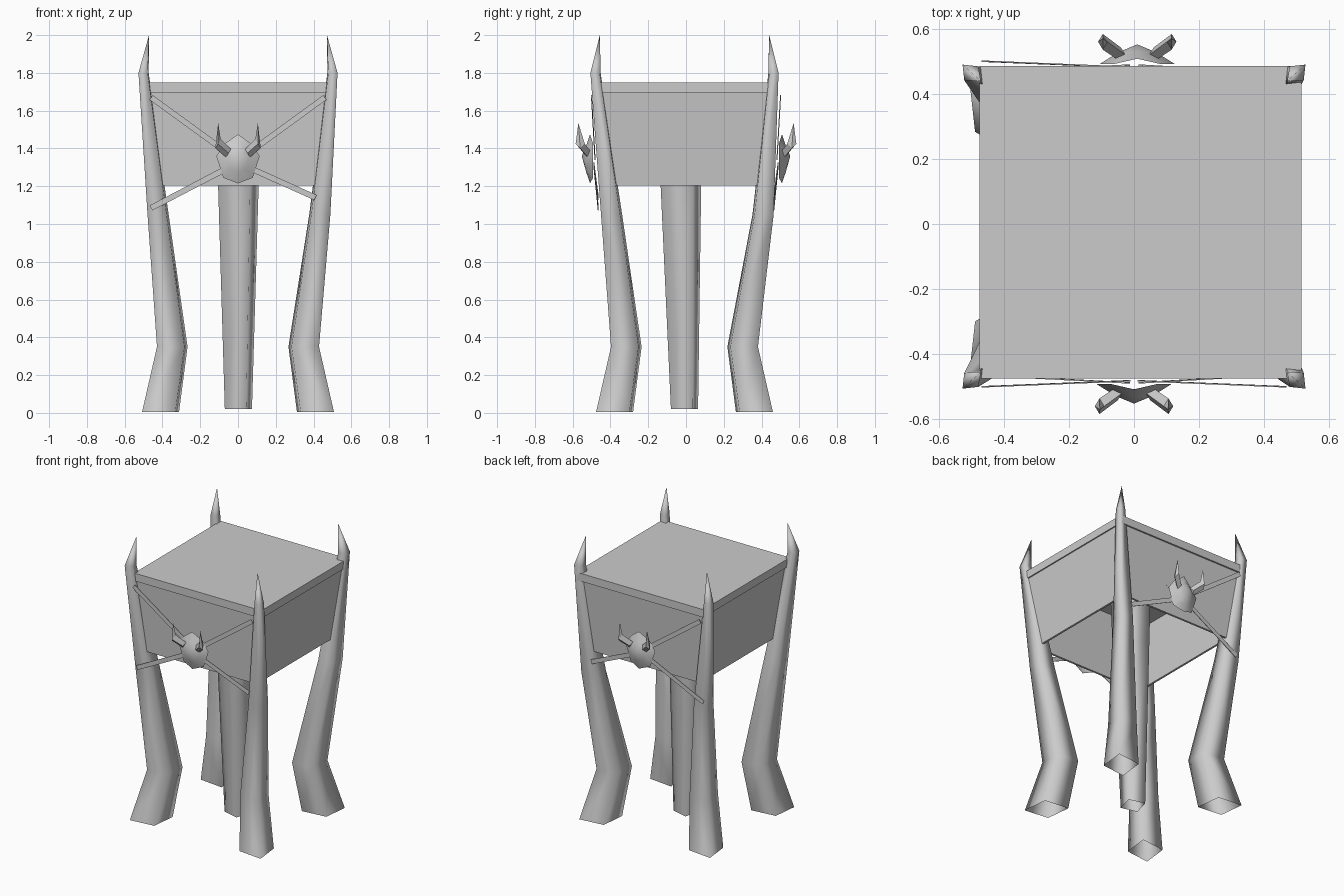
import bpy, bmesh, math
from mathutils import Vector

cube = bpy.data.objects.get("Cube")
if cube:
    bpy.data.objects.remove(cube)

grey = bpy.data.materials.new("plain_grey")
grey.use_nodes = True
colour = (0.6, 0.6, 0.6, 1)
grey.diffuse_color = colour
grey.node_tree.nodes["Principled BSDF"].inputs["Base Color"].default_value = colour


def finish(name, bm, smooth=False):
    """Turn a bmesh into a named grey object."""
    bmesh.ops.recalc_face_normals(bm, faces=bm.faces)
    for f in bm.faces:
        f.smooth = smooth
    mesh = bpy.data.meshes.new(name)
    bm.to_mesh(mesh)
    bm.free()
    mesh.materials.append(grey)
    obj = bpy.data.objects.new(name, mesh)
    bpy.context.collection.objects.link(obj)
    return obj


def loft(bm, rings, tip=None, base=True):
    """Skin a list of point rings, closed at the end by a tip or a cap."""
    loops = [[bm.verts.new(p) for p in ring] for ring in rings]
    for a, b in zip(loops, loops[1:]):
        for i in range(len(a)):
            j = (i + 1) % len(a)
            bm.faces.new((a[i], a[j], b[j], b[i]))
    if base:
        bm.faces.new(loops[0])
    if tip is None:
        bm.faces.new(loops[-1])
    else:
        end, top = bm.verts.new(tip), loops[-1]
        for i in range(len(top)):
            bm.faces.new((top[i], top[(i + 1) % len(top)], end))


def rectangle(x, y, z, half_x, half_y):
    return [(x + sx * half_x, y + sy * half_y, z)
            for sx, sy in ((-1, -1), (1, -1), (1, 1), (-1, 1))]


def turned_square(x, y, z, radius):
    """Square section turned so its corners sit off the diagonals."""
    return [(x + radius * math.cos(a), y + radius * math.sin(a), z)
            for a in (math.radians(30 + 90 * i) for i in range(4))]


def rhombus(x, y, z, half, sx, sy):
    """Leg section, long along the leg's own diagonal and narrower across it."""
    n = half * 0.8
    return [(x + sx * a, y + sy * b, z) for a, b in ((half, half), (-n, n), (-half, -half), (n, -n))]


def strap(bm, start, end):
    """Flat ribbon between two points."""
    start, end = Vector(start), Vector(end)
    side = (end - start).cross(Vector((0, 1, 0))).normalized() * 0.015
    depth = Vector((0, 0.002, 0))
    loft(bm, [[p - side - depth, p + side - depth, p + side + depth, p - side + depth]
              for p in (start, end)])


# Lid slab
bm = bmesh.new()
loft(bm, [rectangle(0.02, 0.005, z, 0.495, 0.48) for z in (1.695, 1.75)])
finish("lid", bm)

# Hollow tapered box, open underneath
bm = bmesh.new()
loft(bm, [rectangle(0.022, 0.004, 1.70, 0.485, 0.47), rectangle(0.018, 0, 1.205, 0.437, 0.442),
          rectangle(0.018, 0, 1.205, 0.423, 0.428), rectangle(0.022, 0.004, 1.69, 0.47, 0.455)],
     base=False)
finish("box_body", bm)

# Central post running up to the lid, open at the foot
bm = bmesh.new()
loft(bm, [turned_square(0.002, -0.008, 0.02, 0.083), turned_square(0.002, -0.027, 1.205, 0.124),
          turned_square(0.002, -0.033, 1.69, 0.14)], base=False)
finish("central_post", bm, True)

# Four bent legs ending in spikes, open at the foot
for sx, side in ((-1, "right"), (1, "left")):
    for sy, end in ((-1, "front"), (1, "back")):
        bow_x = 0.01 if sx > 0 else 0.0
        bow_y = 0.03 if sy > 0 else 0.0
        profile = [(0.41, 0.37, 0.005, 0.098), (0.348, 0.308, 0.35, 0.081),
                   (0.423 + bow_x, 0.386 + bow_y, 1.05, 0.056), (0.5, 0.471, 1.8, 0.027)]
        bm = bmesh.new()
        loft(bm, [rhombus(sx * x, sy * y - 0.008, z, h, sx, sy) for x, y, z, h in profile],
             (sx * 0.471, sy * 0.448 - 0.008, 2.0), base=False)
        finish(f"{end}_{side}_leg", bm, True)

# Crossed straps, skull plate and horns on front and back
for sy, end in ((-1, "front"), (1, "back")):
    mid = 0.005 * (1 + sy)
    bm = bmesh.new()
    for sx in (-1, 1):
        # The back left upper strap lies almost flush with the wall
        outer, inner = (0.458, 0.452) if (sx, sy) == (1, 1) else (0.5, 0.482)
        strap(bm, (sx * 0.46, sy * outer, 1.67), (sx * 0.02, sy * inner, 1.35))
        low = (-0.46, 1.085) if sx < 0 else (0.41, 1.14)
        strap(bm, (low[0], sy * 0.465, low[1]), (sx * 0.02, sy * 0.488, 1.315))
    finish(f"{end}_straps", bm)

    # Faceted skull mask: half outline mirrored, rising to a blunt brow
    half = [(0.07, 1.425), (0.115, 1.36), (0.078, 1.245)]
    outline = [(0, 1.475)] + half + [(0, 1.215)] + [(-x, z) for x, z in reversed(half)]
    bm = bmesh.new()
    rim = [(mid + x, sy * (0.508 if x == 0 else 0.492), z) for x, z in outline]
    brow = [(mid + x * 0.5, sy * 0.528, 1.345 + (z - 1.345) * 0.55) for x, z in outline]
    loft(bm, [rim, brow], (mid, sy * 0.552, 1.36), base=False)
    finish(f"{end}_skull", bm, True)

    for sx, side in ((-1, "right"), (1, "left")):
        bm = bmesh.new()
        root = Vector((mid + sx * 0.05, sy * 0.52, 1.375))
        elbow = Vector((mid + sx * 0.106, sy * 0.56, 1.425))
        rings = []
        for c, w in ((root, 0.022), (elbow, 0.024)):
            rings.append([c + Vector((sx * w * 0.6, 0, -w)), c + Vector((0, sy * w, 0)),
                          c + Vector((-sx * w * 0.6, 0, w)), c + Vector((0, -sy * w, 0))])
        loft(bm, rings, (mid + sx * 0.105, sy * 0.57, 1.535))
        finish(f"{end}_{side}_horn", bm)
